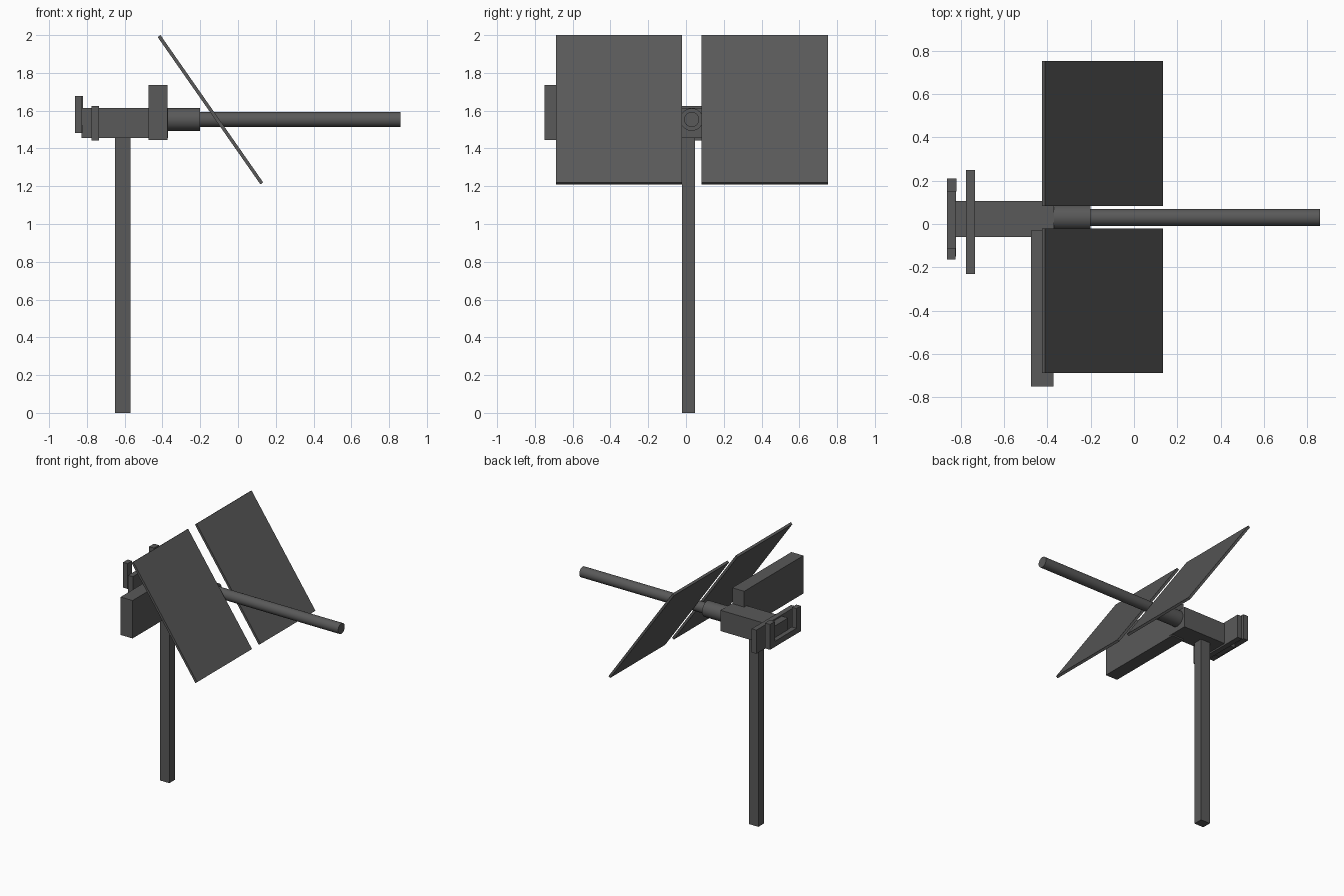
import bpy, math
from mathutils import Matrix, Vector

if "Cube" in bpy.data.objects:
    bpy.data.objects.remove(bpy.data.objects["Cube"])

dark = bpy.data.materials.new("dark_metal")
dark.diffuse_color = (0.1, 0.1, 0.1, 1)
dark.use_nodes = True
dark.node_tree.nodes["Principled BSDF"].inputs["Base Color"].default_value = dark.diffuse_color


def finish(name):
    ob = bpy.context.object
    ob.name = name
    ob.data.materials.append(dark)
    return ob


def box(name, x, y, z):
    """Axis-aligned block given by its (min, max) extents."""
    bpy.ops.mesh.primitive_cube_add(size=1)
    ob = finish(name)
    c = [(a + b) / 2 for a, b in (x, y, z)]
    s = [b - a for a, b in (x, y, z)]
    ob.data.transform(Matrix.LocRotScale(Vector(c), None, Vector(s)))
    return ob


def tube(name, x0, x1, r, y=0.03, z=1.553):
    """Cylinder running along x."""
    bpy.ops.mesh.primitive_cylinder_add(vertices=32, radius=r, depth=x1 - x0,
                                        location=((x0 + x1) / 2, y, z),
                                        rotation=(0, math.pi / 2, 0))
    ob = finish(name)
    bpy.ops.object.shade_smooth_by_angle()
    return ob


# Support post
box("post", (-0.65, -0.57), (-0.022, 0.048), (0, 1.46))

# Receiver, rear plate and ammunition box
box("receiver", (-0.828, -0.37), (-0.06, 0.107), (1.455, 1.615))
box("rear_plate", (-0.775, -0.735), (-0.23, 0.25), (1.443, 1.625))
box("side_box", (-0.475, -0.373), (-0.75, -0.03), (1.445, 1.737))

# Barrel and its jacket
tube("barrel_jacket", -0.38, -0.20, 0.06)
tube("barrel", -0.21, 0.86, 0.04)

# Rear handles: two upright grips joined by a low bar
box("grip_right", (-0.863, -0.825), (-0.165, -0.11), (1.482, 1.677))
box("grip_left", (-0.863, -0.82), (0.15, 0.21), (1.482, 1.677))
box("grip_bar", (-0.863, -0.822), (-0.15, 0.16), (1.482, 1.525))

# Two sloping shield plates
top, bottom = Vector((-0.418, 0, 1.995)), Vector((0.126, 0, 1.215))
slope = bottom - top
angle = math.atan2(-slope.z, slope.x)
for side, y0, y1 in (("right", -0.688, -0.02), ("left", 0.083, 0.752)):
    h = slope.length / 2
    ob = box("shield_" + side, (-h, h), (y0, y1), (-0.009, 0.009))
    ob.location = (top + bottom) / 2
    ob.rotation_euler = (0, angle, 0)
